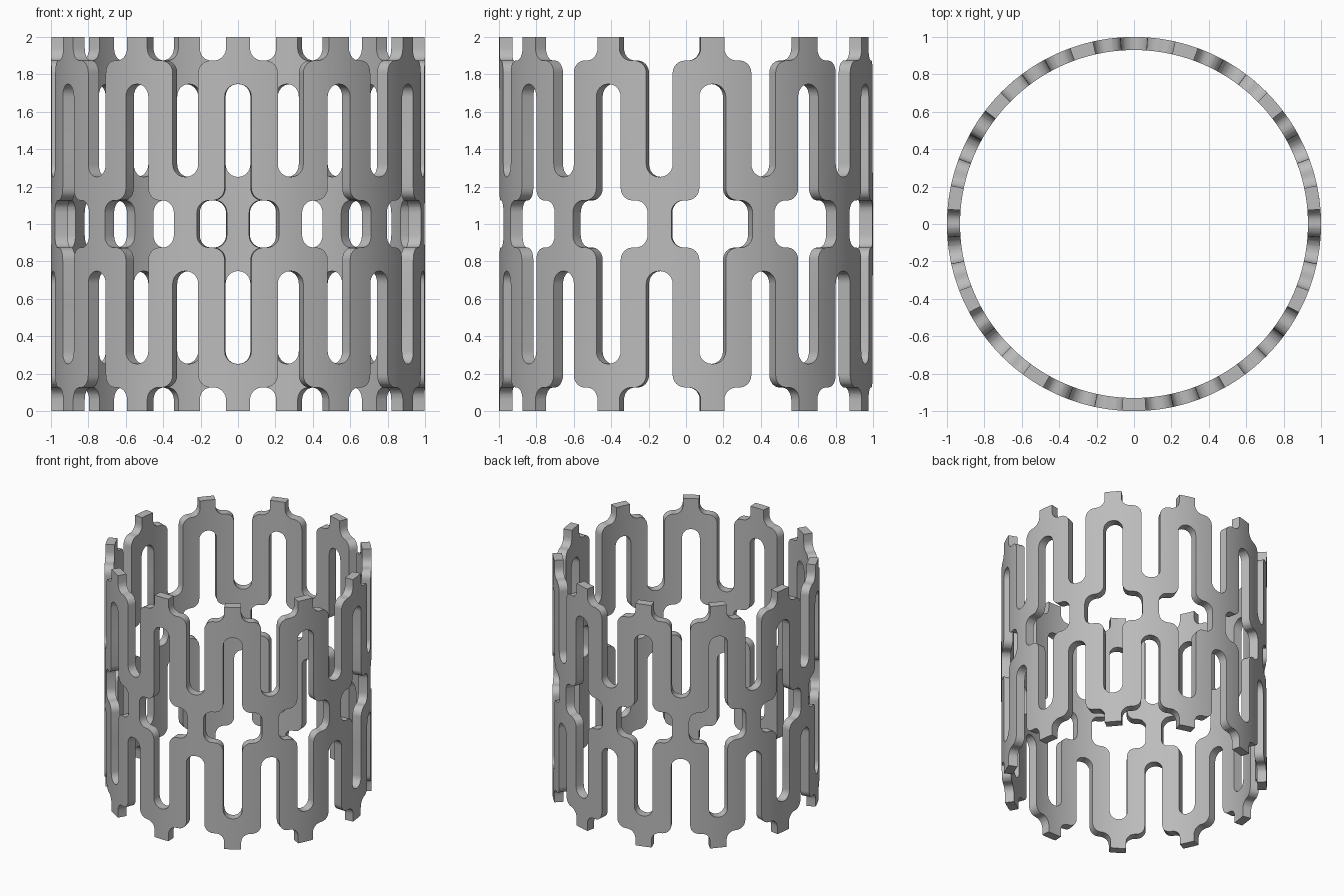
import bpy, bmesh, math
from mathutils import Vector, Matrix

cube = bpy.data.objects.get("Cube")
if cube:
    bpy.data.objects.remove(cube, do_unlink=True)

CELLS = 11
OUTER, INNER = 1.0, 0.93
HALF = math.pi / CELLS          # half a cell, as arc length on the unit cylinder
SLOT = HALF / 4                 # half width of a slot
TAB = 0.064                     # half width of tabs and links
CAP = 0.126                     # height of a tab, and of the cap above it
FILLET = 0.066
CUTS = 12


def rounded(prev, corner, nxt, radius, steps=6):
    """Points of a round fillet at a right-angled corner."""
    a = (prev - corner).normalized() * radius
    b = (nxt - corner).normalized() * radius
    centre = corner + a + b
    turns = [math.pi / 2 * i / steps for i in range(steps + 1)]
    return [centre - b * math.cos(t) - a * math.sin(t) for t in turns]


# Outline of a half cell: one side, then the same side turned half round
width = HALF - SLOT
path = [Vector(p) for p in ((0, 0), (TAB, 0), (TAB, CAP), (width, CAP),
                            (width, 1 - 2 * CAP), (HALF, 1 - 2 * CAP))]
side = path[:2]
for i, radius in ((2, FILLET), (3, FILLET), (4, SLOT * 0.95)):
    side += rounded(path[i - 1], path[i], path[i + 1], radius)
side.append(path[-1])
outline = side + [Vector((HALF, 1)) - p for p in side]

bm = bmesh.new()
bm.faces.new([bm.verts.new((p.x, 0, p.y)) for p in outline])

# Cut into upright strips so the sheet can bend
for i in range(1, CUTS):
    bmesh.ops.bisect_plane(bm, geom=bm.verts[:] + bm.edges[:] + bm.faces[:],
                           plane_co=(HALF * i / CUTS, 0, 0), plane_no=(1, 0, 0))


def add_copy(matrix, geom):
    copy = bmesh.ops.duplicate(bm, geom=geom)["geom"]
    verts = [g for g in copy if isinstance(g, bmesh.types.BMVert)]
    bmesh.ops.transform(bm, matrix=matrix, verts=verts)


def everything():
    return bm.verts[:] + bm.edges[:] + bm.faces[:]


# Mirror sideways and upwards, then repeat along the strip
add_copy(Matrix.Scale(-1, 4, (1, 0, 0)), everything())
add_copy(Matrix.Translation((0, 0, 2)) @ Matrix.Scale(-1, 4, (0, 0, 1)), everything())
cell = everything()
for i in range(1, CELLS):
    add_copy(Matrix.Translation((2 * HALF * i, 0, 0)), cell)

# Roll the strip into a tube and give it thickness
for v in bm.verts:
    angle = v.co.x
    v.co.x, v.co.y = OUTER * math.sin(angle), -OUTER * math.cos(angle)
bmesh.ops.remove_doubles(bm, verts=bm.verts[:], dist=0.0005)
wall = bmesh.ops.extrude_face_region(bm, geom=bm.faces[:], use_keep_orig=True)["geom"]
for v in (g for g in wall if isinstance(g, bmesh.types.BMVert)):
    v.co.x *= INNER / OUTER
    v.co.y *= INNER / OUTER
bmesh.ops.recalc_face_normals(bm, faces=bm.faces[:])

mesh = bpy.data.meshes.new("lattice_tube")
bm.to_mesh(mesh)
bm.free()
tube = bpy.data.objects.new("lattice_tube", mesh)
bpy.context.collection.objects.link(tube)

# Plain grey metal
grey = bpy.data.materials.new("grey_metal")
grey.use_nodes = True
colour = (0.5, 0.5, 0.5, 1)
grey.diffuse_color = colour
grey.node_tree.nodes["Principled BSDF"].inputs["Base Color"].default_value = colour
mesh.materials.append(grey)

bpy.ops.object.select_all(action="DESELECT")
tube.select_set(True)
bpy.context.view_layer.objects.active = tube
bpy.ops.object.shade_smooth_by_angle(angle=math.radians(30))
